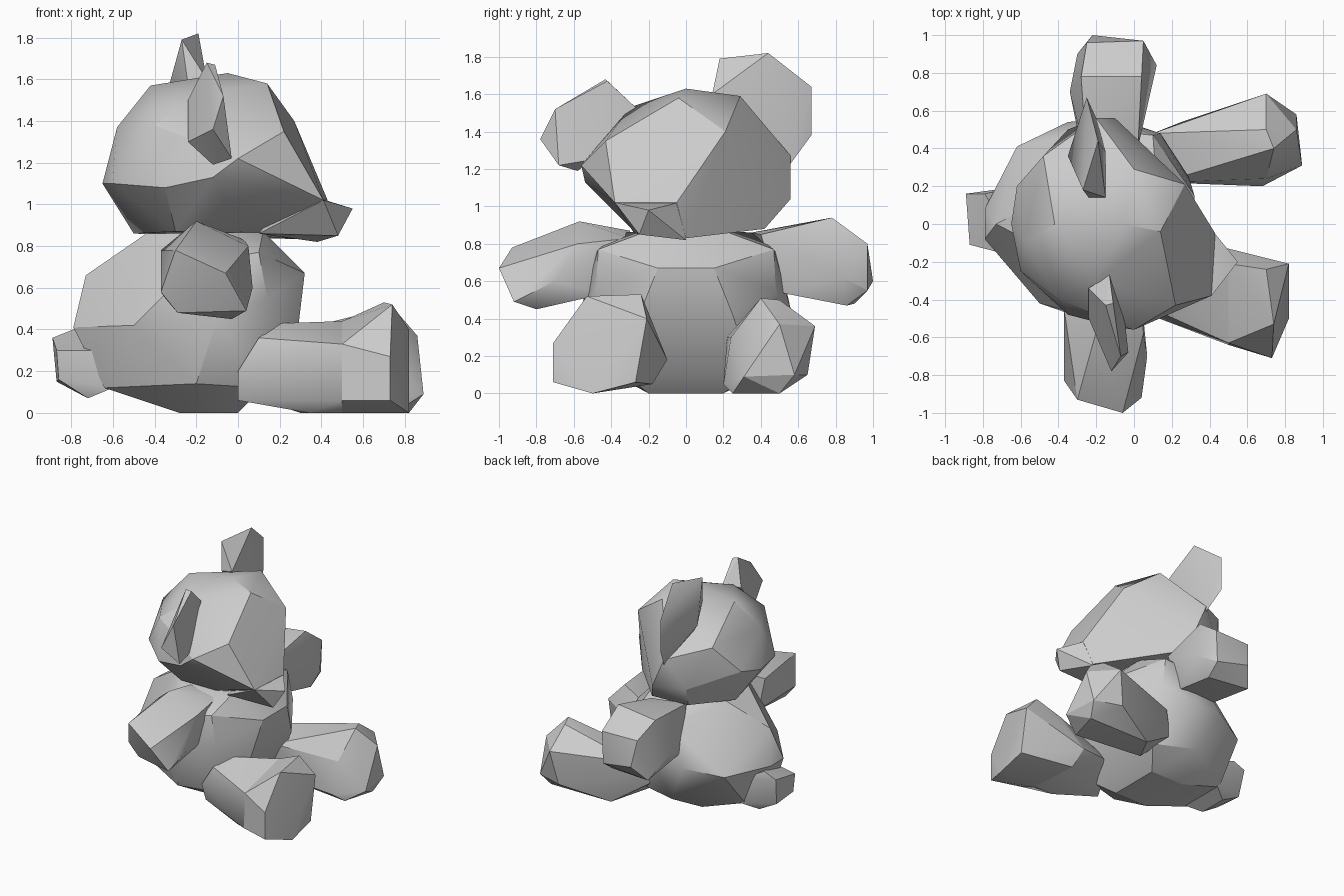
import bpy
import bmesh
import math

default_cube = bpy.data.objects.get("Cube")
if default_cube:
    bpy.data.objects.remove(default_cube, do_unlink=True)


def make_material(name, colour):
    material = bpy.data.materials.new(name)
    material.use_nodes = True
    material.diffuse_color = colour
    shader = next(n for n in material.node_tree.nodes if n.type == 'BSDF_PRINCIPLED')
    shader.inputs["Base Color"].default_value = colour
    shader.inputs["Roughness"].default_value = .8
    return material


plush_grey = make_material("plush grey", (.6, .6, .6, 1))


def mirrored(points):
    """Repeat the points of the left half on the right half."""
    return points + [(x, -y, z) for x, y, z in points if y]


def faceted_part(name, corners):
    """Wrap a convex low-poly skin around the corners of a part."""
    mesh = bpy.data.meshes.new(name)
    bm = bmesh.new()
    for corner in corners:
        bm.verts.new(corner)
    hull = bmesh.ops.convex_hull(bm, input=bm.verts)
    unused = {v for v in hull["geom_interior"] + hull["geom_unused"]
              if isinstance(v, bmesh.types.BMVert)}
    bmesh.ops.delete(bm, geom=list(unused), context='VERTS')
    bmesh.ops.dissolve_limit(bm, angle_limit=math.radians(3),
                             verts=bm.verts, edges=bm.edges)
    bmesh.ops.recalc_face_normals(bm, faces=bm.faces)
    bm.to_mesh(mesh)
    bm.free()
    mesh.materials.append(plush_grey)
    part = bpy.data.objects.new(name, mesh)
    bpy.context.collection.objects.link(part)
    bpy.ops.object.select_all(action='DESELECT')
    part.select_set(True)
    bpy.context.view_layer.objects.active = part
    bpy.ops.object.shade_smooth_by_angle(angle=math.radians(28))
    return part


# Pear-shaped seated body, from the base up to the neck
base = [(-.28, .2, 0), (0, .2, 0), (-.64, .18, .12), (-.2, .46, .14), (.12, .35, .12)]
belly = [(-.79, .08, .41), (-.1, .56, .45), (.29, .25, .42)]
chest = [(-.73, 0, .66), (-.2, .5, .72), (.1, .47, .77), (.14, .48, .55),
         (.32, .15, .67)]
neck = [(-.44, .15, .86), (-.2, .35, .86), (.12, .2, .87)]
flanks = [(-.62, .41, .4), (-.35, .54, .45), (-.67, -.2, .4), (-.5, -.42, .42)]
faceted_part("body", mirrored(base + belly + chest + neck) + flanks)

# Head, leaning to one side, with a flat face
crown = [(-.42, 0, 1.57), (-.05, 0, 1.63), (.14, -.04, 1.58),
         (0, .29, 1.59), (-.2, -.3, 1.53)]
skull_back = [(-.58, -.1, 1.37), (-.65, 0, 1.1), (-.62, .2, 1.15),
              (-.6, -.25, 1.1), (-.48, .36, 1.36), (-.4, -.4, 1.38)]
cheeks = [(-.2, .56, 1.27), (-.1, .56, 1.04), (-.12, -.54, 1.13),
          (0, -.56, 1.22), (-.35, .5, 1.05), (-.35, -.48, 1.08)]
jaw = [(-.5, .1, .86), (-.3, .4, .88), (-.3, -.28, .87), (0, .42, .88),
       (0, -.28, .87), (.38, 0, .83)]
face = [(.27, .21, 1.4), (.22, -.43, 1.35), (.43, -.05, 1.02), (.41, -.38, 1.02)]
faceted_part("head", crown + skull_back + cheeks + jaw + face)

# Short wedge of a muzzle along the lower edge of the face
faceted_part("muzzle", [
    (.42, -.04, 1.02), (.41, -.38, 1.02), (.55, -.2, .98), (.48, -.25, .85),
    (.38, 0, .82), (.1, -.28, .86), (.2, -.1, 1)])

# Thin, upright ears
faceted_part("left_ear", [
    (-.24, .14, 1.58), (-.15, .14, 1.6), (-.27, .18, 1.79), (-.19, .44, 1.82),
    (-.25, .67, 1.64), (-.25, .67, 1.38), (-.2, .56, 1.23), (-.15, .38, 1.5),
    (-.35, .36, 1.5), (-.2, .3, 1.3)])
faceted_part("right_ear", [
    (-.24, -.34, 1.5), (-.13, -.27, 1.53), (-.15, -.43, 1.68), (-.11, -.42, 1.67),
    (-.07, -.7, 1.52), (-.12, -.78, 1.36), (-.03, -.68, 1.22), (-.12, -.58, 1.19),
    (-.24, -.5, 1.3), (-.05, -.5, 1.25)])

# Blunt arms held out to the sides: shoulder corners, then paw corners
left_shoulder = [(-.25, .35, .86), (.02, .4, .85), (0, .5, .54), (-.3, .5, .54)]
left_paw = [(-.28, .78, .9), (.04, .78, .94), (-.25, .96, .8), (.05, .97, .8),
            (-.22, 1, .6), (.04, .97, .55), (.12, .84, .62), (-.3, .9, .48),
            (.03, .86, .47), (-.34, .7, .6)]
faceted_part("left_arm", left_shoulder + left_paw)

right_shoulder = [(-.37, -.45, .78), (-.2, -.3, .87), (.03, -.3, .83),
                  (0, -.45, .53), (-.35, -.4, .55)]
right_paw = [(-.2, -.57, .92), (.05, -.58, .8), (.07, -.7, .6), (-.37, -.83, .58),
             (-.3, -.93, .78), (-.06, -1, .67), (.04, -.92, .49),
             (-.03, -.8, .45), (-.29, -.82, .48)]
faceted_part("right_arm", right_shoulder + right_paw)

# Legs stretched forward: hip corners, then foot corners
left_hip = [(.25, .54, .2), (.1, .48, .35), (.15, .22, .3), (.15, .25, .05),
            (0, .4, .2), (.3, .5, 0)]
left_foot = [(.7, .69, .36), (.65, .65, .1), (.86, .58, .1), (.86, .5, .37),
             (.89, .31, .09), (.74, .4, .51), (.7, .5, .5), (.68, .2, .05),
             (.7, .24, .3), (.82, .5, 0), (.75, .25, 0)]
faceted_part("left_leg", left_hip + left_foot)

# The right leg dips at the ankle, where thigh and foot share corners
right_hip = [(.1, -.45, .36), (.2, -.35, .43), (0, -.45, .2), (0, -.4, .06),
             (.1, -.15, .2), (.34, -.5, 0)]
right_ankle = [(.5, -.64, .06), (.5, -.63, .33), (.5, -.21, .44),
               (.38, -.1, .18), (.42, -.18, .05), (.5, -.5, 0)]
right_foot = [(.73, -.71, .27), (.73, -.71, .06), (.82, -.5, 0), (.82, -.21, .4),
              (.74, -.53, .52), (.7, -.24, .53), (.82, -.27, .06)]
faceted_part("right_thigh", right_hip + right_ankle)
faceted_part("right_foot", right_ankle + right_foot)

# Stubby tail
faceted_part("tail", [
    (-.89, .16, .36), (-.79, .16, .4), (-.87, -.11, .3), (-.87, .12, .15),
    (-.86, -.1, .16), (-.72, .12, .07), (-.72, -.1, .07), (-.6, .2, .3),
    (-.6, -.18, .3), (-.6, .2, .12), (-.6, -.18, .12)])
